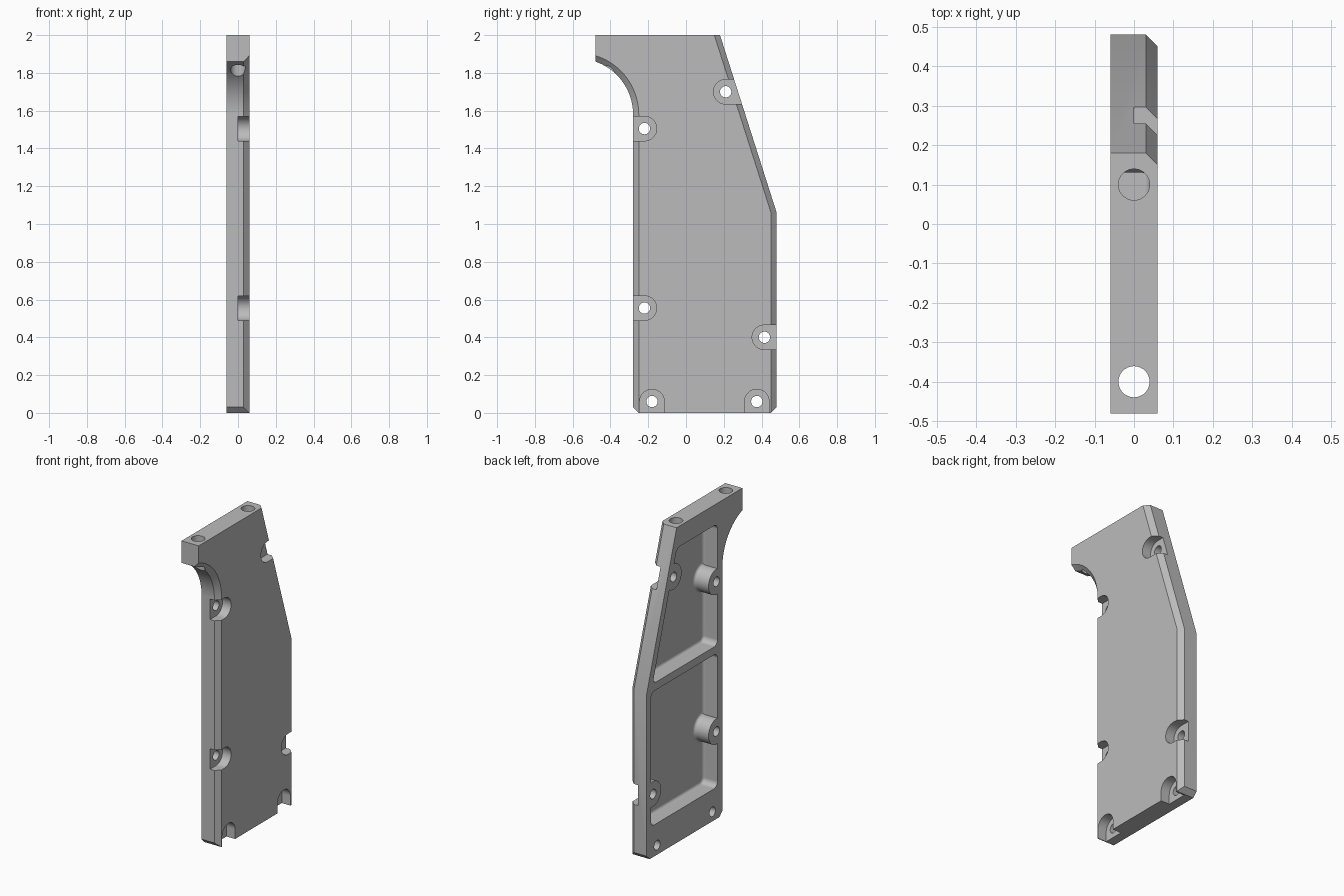
import bpy, bmesh, math

if "Cube" in bpy.data.objects:
    bpy.data.objects.remove(bpy.data.objects["Cube"])

HALF = 0.06       # half the plate thickness
FLOOR = 0.04      # depth reached by the pockets


def finish(name, bm):
    """Turn a bmesh into an object in the scene."""
    bmesh.ops.remove_doubles(bm, verts=bm.verts, dist=1e-5)
    bmesh.ops.recalc_face_normals(bm, faces=bm.faces)
    mesh = bpy.data.meshes.new(name)
    bm.to_mesh(mesh)
    bm.free()
    ob = bpy.data.objects.new(name, mesh)
    bpy.context.collection.objects.link(ob)
    return ob


def loft(rings):
    """Solid through (x, [(y, z), ...]) rings of equal length."""
    bm = bmesh.new()
    loops = [[bm.verts.new((x, y, z)) for y, z in pts] for x, pts in rings]
    n = len(loops[0])
    for a, b in zip(loops, loops[1:]):
        for i in range(n):
            j = (i + 1) % n
            bm.faces.new((a[i], a[j], b[j], b[i]))
    bm.faces.new(loops[0])
    bm.faces.new(loops[-1])
    return bm


def arc(cy, cz, r, start, end, n):
    angles = [start + (end - start) * i / n for i in range(n + 1)]
    return [(cy + r * math.cos(a), cz + r * math.sin(a)) for a in angles]


def circle(cy, cz, r, n=40):
    return arc(cy, cz, r, 0, math.tau, n)[:-1]


def cut(target, cutter):
    """Subtract the cutter and discard it."""
    mod = target.modifiers.new("cut", 'BOOLEAN')
    mod.operation = 'DIFFERENCE'
    mod.solver = 'EXACT'
    mod.object = cutter
    bpy.context.view_layer.objects.active = target
    bpy.ops.object.modifier_apply(modifier=mod.name)
    bpy.data.objects.remove(cutter)


# Plate outline; the inset outline makes the chamfer on the outer side
def outline(inset):
    r = 0.296 + inset
    cy, cz = -0.576, 1.58
    stop = math.acos((-0.48 - cy) / r)
    low = 0.03 - inset
    return [(-0.48, 2), (0.18 - inset, 2), (0.48 - inset, 1.06),
            (0.48 - inset, low), (0.45, 0), (-0.25, 0),
            (-0.28 + inset, low)] + arc(cy, cz, r, 0, stop, 20)


plate = finish("side_plate", loft([
    (-HALF, outline(0)), (0.03, outline(0)), (HALF, outline(0.03))]))

# Screw positions (y, z) and the direction each recess opens towards
FRONT, BACK, DOWN = math.pi, 0, -math.pi / 2
screws = [(-0.22, 1.505, FRONT), (-0.22, 0.555, FRONT),
          (0.21, 1.70, BACK), (0.415, 0.40, BACK),
          (-0.18, 0.06, DOWN), (0.375, 0.06, DOWN)]


# Pockets on the inner side, with rounded corners and a filleted floor
def pocket(pts):
    bm = loft([(-0.1, pts), (FLOOR, pts)])
    sides = [e for e in bm.edges
             if abs(e.verts[0].co.x - e.verts[1].co.x) > 0.05]
    bmesh.ops.bevel(bm, geom=sides, offset=0.035, segments=6,
                    profile=0.5, affect='EDGES')
    rim = [e for e in bm.edges
           if all(abs(v.co.x - FLOOR) < 1e-4 for v in e.verts)]
    bmesh.ops.bevel(bm, geom=rim, offset=0.018, segments=5,
                    profile=0.5, affect='EDGES')
    return finish("pocket_cutter", bm)


def boss(y, z):
    """Screw boss with a flared foot, left standing in a pocket."""
    foot = 0.018
    rings = [(-0.2, circle(y, z, 0.08))]
    for i in range(6):
        a = i / 5 * math.pi / 2
        rings.append((FLOOR - foot + foot * math.sin(a),
                      circle(y, z, 0.08 + foot * (1 - math.cos(a)))))
    rings.append((0.1, rings[-1][1]))
    return finish("boss_keeper", loft(rings))


upper = [(-0.23, 1.87), (0.177, 1.87), (0.42, 1.10), (-0.23, 1.10)]
lower = [(-0.23, 1.05), (0.437, 1.05), (0.437, 0.20), (-0.23, 0.20)]
for shape, bosses in ((upper, screws[0:3:2]), (lower, screws[1:4:2])):
    cutter = pocket(shape)
    for y, z, _ in bosses:
        cut(cutter, boss(y, z))
    cut(plate, cutter)

# Screw recesses open to the edge, each with a through hole
for y, z, way in screws:
    r, reach = 0.065, 0.2
    slot = arc(y, z, r, way + math.pi / 2, way + math.pi * 1.5, 20)
    dy, dz = reach * math.cos(way), reach * math.sin(way)
    slot += [(slot[-1][0] + dy, slot[-1][1] + dz),
             (slot[0][0] + dy, slot[0][1] + dz)]
    cut(plate, finish("recess_cutter", loft([(0, slot), (0.2, slot)])))
    hole = circle(y, z, 0.03)
    cut(plate, finish("screw_hole_cutter", loft([(-0.2, hole), (0.1, hole)])))

# Vertical holes in the top end
for y, bottom in ((0.10, 1.80), (-0.40, 1.70)):
    bpy.ops.mesh.primitive_cylinder_add(
        vertices=40, radius=0.0395, depth=2.1 - bottom,
        location=(0, y, (2.1 + bottom) / 2))
    cut(plate, bpy.context.object)

# Material and shading
grey = bpy.data.materials.new("plain_grey")
grey.use_nodes = True
colour = (0.5, 0.5, 0.5, 1)
grey.diffuse_color = colour
grey.node_tree.nodes["Principled BSDF"].inputs["Base Color"].default_value = colour
plate.data.materials.clear()
plate.data.materials.append(grey)
for p in plate.data.polygons:
    p.material_index = 0

bpy.ops.object.select_all(action='DESELECT')
plate.select_set(True)
bpy.context.view_layer.objects.active = plate
bpy.ops.object.shade_smooth_by_angle(angle=math.radians(25))
weighted = plate.modifiers.new("even_shading", 'WEIGHTED_NORMAL')
weighted.keep_sharp = True
